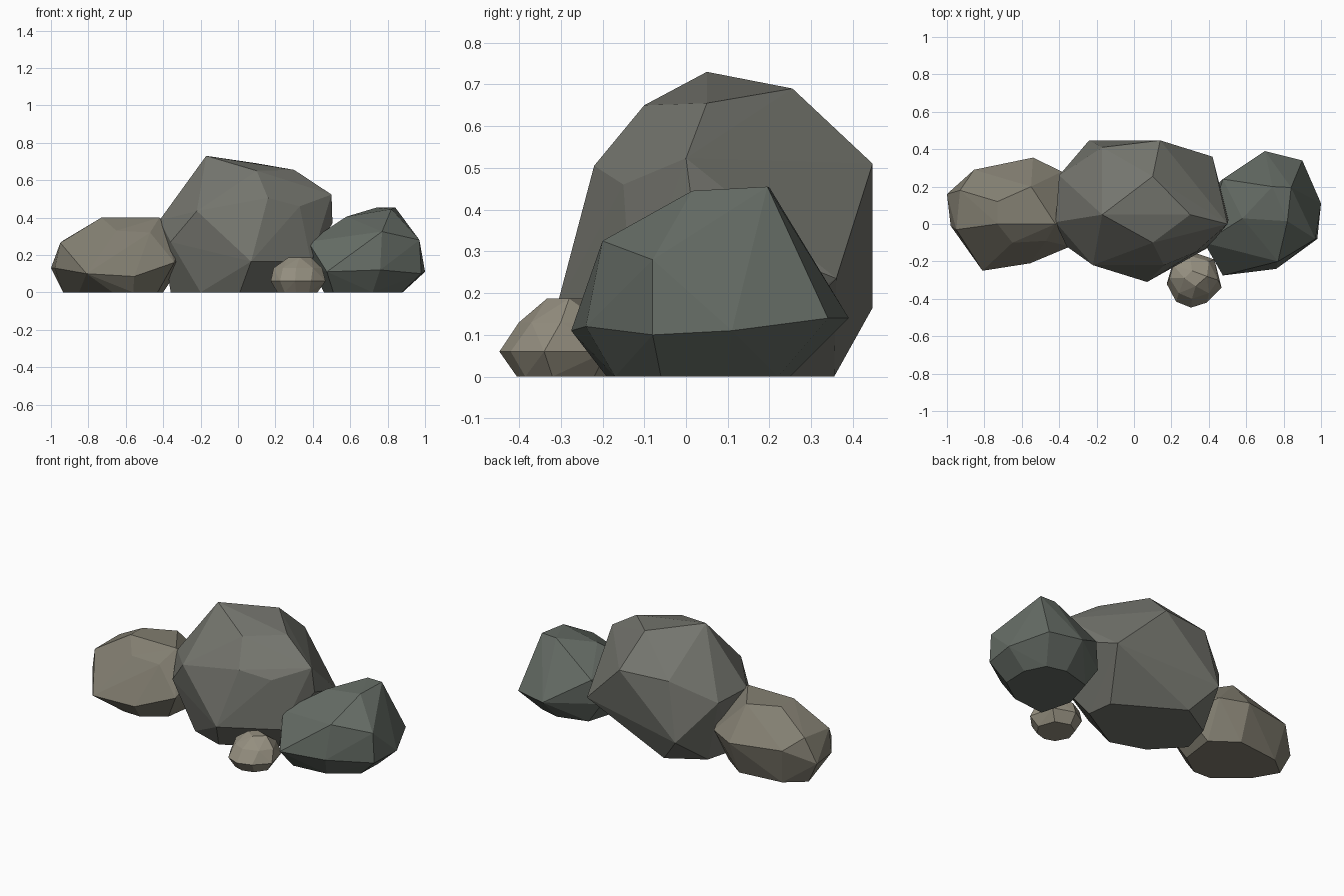
import bpy, bmesh


def rock(name, colour, corners):
    """Faceted boulder: convex skin around a few corner points."""
    bm = bmesh.new()
    for c in corners:
        bm.verts.new(c)
    bmesh.ops.convex_hull(bm, input=list(bm.verts))
    loose = [v for v in bm.verts if not v.link_faces]
    bmesh.ops.delete(bm, geom=loose, context='VERTS')
    # merge almost coplanar triangles into broad facets
    bmesh.ops.dissolve_limit(bm, angle_limit=0.05, verts=list(bm.verts),
                             edges=list(bm.edges))
    bmesh.ops.recalc_face_normals(bm, faces=list(bm.faces))
    mesh = bpy.data.meshes.new(name)
    bm.to_mesh(mesh)
    bm.free()
    mat = bpy.data.materials.new(name + "_stone")
    mat.diffuse_color = (*colour, 1)
    mesh.materials.append(mat)
    ob = bpy.data.objects.new(name, mesh)
    bpy.context.collection.objects.link(ob)
    return ob


def ring(z, *xy):
    """Corner points lying at one height."""
    return [(x, y, z) for x, y in xy]


# Tall central boulder
rock("large_rock", (0.175, 0.178, 0.155), [
    (-0.17, 0.05, 0.73), (0.10, 0.255, 0.69), (0.30, 0.05, 0.655),
    (0.10, -0.10, 0.65), (0.50, 0.0, 0.523), (0.16, -0.22, 0.505),
    (-0.22, -0.22, 0.435), (0.33, -0.15, 0.46), (-0.42, 0.01, 0.385),
    (-0.40, 0.26, 0.38), (-0.17, 0.41, 0.51), (0.14, 0.447, 0.51),
    (0.42, 0.36, 0.235), (0.505, 0.02, 0.37), (-0.36, -0.12, 0.27),
    (-0.24, 0.447, 0.165), (0.07, -0.31, 0.165), (0.39, -0.13, 0.165),
] + ring(0, (-0.36, 0.04), (-0.20, -0.13), (0.01, -0.20), (0.30, -0.03),
         (0.28, 0.13), (-0.10, 0.355), (-0.31, 0.23)))

# Flat boulder on the left
rock("left_rock", (0.225, 0.21, 0.165), [
    (-0.73, 0.0, 0.40), (-0.42, 0.0, 0.40), (-0.73, 0.12, 0.395),
    (-0.55, 0.20, 0.395),
    (-0.65, -0.10, 0.33), (-0.47, -0.09, 0.32), (-0.30, 0.05, 0.28),
    (-0.95, -0.03, 0.265), (-0.93, 0.18, 0.28), (-0.855, 0.29, 0.22),
    (-0.54, 0.355, 0.21), (-0.385, 0.28, 0.22), (-1.0, 0.16, 0.13),
    (-0.98, -0.01, 0.13), (-0.81, -0.25, 0.10), (-0.555, -0.21, 0.085),
    (-0.34, -0.12, 0.16), (-0.29, 0.10, 0.17),
] + ring(0, (-0.935, 0.148), (-0.85, 0.0), (-0.67, -0.146), (-0.56, -0.15),
         (-0.43, -0.06), (-0.40, 0.16), (-0.55, 0.27), (-0.82, 0.24)))

# Greenish boulder on the right
rock("right_rock", (0.13, 0.15, 0.13), [
    (0.84, 0.195, 0.455), (0.74, 0.20, 0.453), (0.82, 0.015, 0.445),
    (0.58, 0.03, 0.405), (0.77, -0.20, 0.325), (0.97, -0.08, 0.28),
    (0.375, -0.10, 0.27), (0.475, 0.24, 0.28),
    (0.70, 0.39, 0.14), (0.90, 0.34, 0.14), (1.0, 0.11, 0.11),
    (0.98, -0.08, 0.10), (0.76, -0.24, 0.12), (0.475, -0.275, 0.11),
    (0.39, 0.0, 0.14), (0.43, 0.20, 0.13),
] + ring(0, (0.875, -0.06), (0.88, 0.10), (0.82, 0.22), (0.70, 0.25),
         (0.52, 0.20), (0.46, 0.0), (0.51, -0.19), (0.72, -0.17)))

# Pebble in front
rock("small_rock", (0.30, 0.275, 0.215),
     ring(0.187, (0.27, -0.29), (0.33, -0.333), (0.39, -0.28), (0.31, -0.25))
     + ring(0.13, (0.19, -0.29), (0.24, -0.37), (0.31, -0.40), (0.40, -0.37),
            (0.45, -0.30), (0.40, -0.20), (0.30, -0.17), (0.21, -0.22))
     + ring(0.06, (0.175, -0.32), (0.225, -0.415), (0.305, -0.447),
            (0.39, -0.42), (0.468, -0.34), (0.43, -0.19), (0.30, -0.145),
            (0.21, -0.20))
     + ring(0, (0.21, -0.31), (0.25, -0.385), (0.31, -0.405), (0.38, -0.385),
            (0.425, -0.32), (0.39, -0.22), (0.30, -0.19), (0.235, -0.23)))
